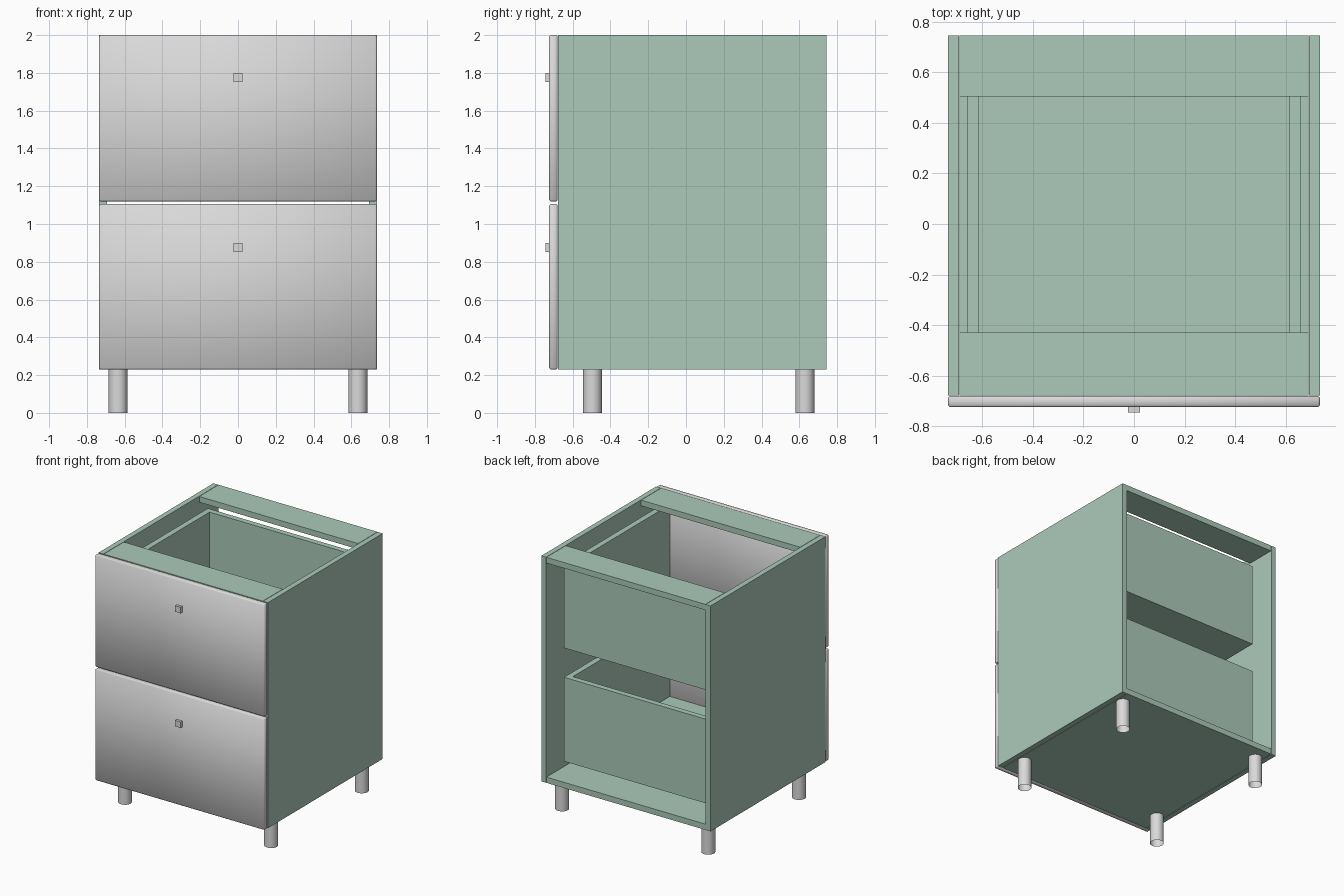
import bpy

cube = bpy.data.objects.get("Cube")
if cube:
    bpy.data.objects.remove(cube, do_unlink=True)


def material(name, rgb, roughness):
    mat = bpy.data.materials.new(name)
    mat.use_nodes = True
    mat.diffuse_color = (*rgb, 1)
    bsdf = next(n for n in mat.node_tree.nodes if n.type == 'BSDF_PRINCIPLED')
    bsdf.inputs["Base Color"].default_value = (*rgb, 1)
    bsdf.inputs["Roughness"].default_value = roughness
    return mat


GREEN = material("sage_green", (0.41, 0.59, 0.49), 0.6)
GREY = material("light_grey", (0.70, 0.70, 0.70), 0.5)


def box(name, x, y, z, mat):
    """Box from its (low, high) limits on each axis."""
    centre = [(a + b) / 2 for a, b in (x, y, z)]
    bpy.ops.mesh.primitive_cube_add(size=1, location=centre)
    ob = bpy.context.object
    ob.name = name
    ob.scale = [b - a for a, b in (x, y, z)]
    bpy.ops.object.transform_apply(location=False, rotation=False, scale=True)
    ob.data.materials.append(mat)
    return ob


W = 0.735            # half width
T = 0.045            # board thickness
FRONT, BACK = -0.678, 0.745
BASE, TOP = 0.23, 2.0
INNER = W - T        # half width between the sides
SIDES = ((-1, "right"), (1, "left"))

# Carcass: two sides, floor and two top rails, open at the back
for s, side in SIDES:
    box(side + "_side_panel", sorted((s * (INNER + 0.003), s * W)),
        (FRONT, BACK), (BASE, TOP), GREEN)
inside = (-INNER, INNER)
box("floor_panel", inside, (FRONT, BACK), (BASE, BASE + T), GREEN)
box("front_top_rail", inside, (FRONT, -0.43), (TOP - T, TOP), GREEN)
box("back_top_rail", inside, (0.505, BACK), (TOP - T, TOP), GREEN)

# Drawers: name, front limits, box bottom, knob height
DRAWER_W, DRAWER_BACK, DRAWER_H = 0.66, 0.57, 0.66
for name, front_z, low, knob_z in (("lower", (BASE, 1.105), 0.34, 0.875),
                                   ("upper", (1.12, TOP), 1.23, 1.775)):
    inner = DRAWER_W - T
    z = (low, low + DRAWER_H)
    for s, side in SIDES:
        box(f"{name}_drawer_{side}_side", sorted((s * inner, s * DRAWER_W)),
            (FRONT, DRAWER_BACK), z, GREEN)
    box(name + "_drawer_back", (-inner, inner),
        (DRAWER_BACK - T, DRAWER_BACK), z, GREEN)
    box(name + "_drawer_bottom", (-inner, inner),
        (FRONT, DRAWER_BACK - T), (low, low + T), GREEN)

    # Softly shaded front with a fine edge bevel
    front = box(name + "_drawer_front", (-W, W), (-0.724, -0.68), front_z, GREY)
    bevel = front.modifiers.new("edge_bevel", 'BEVEL')
    bevel.width = 0.007
    bevel.segments = 1
    bpy.ops.object.shade_smooth()
    box(name + "_knob", (-0.024, 0.024), (-0.745, -0.722),
        (knob_z - 0.024, knob_z + 0.024), GREY)

# Tubular legs
for s, side in SIDES:
    for y, end in ((-0.495, "front"), (0.63, "back")):
        bpy.ops.mesh.primitive_cylinder_add(
            vertices=32, radius=0.05, depth=BASE, end_fill_type='NOTHING',
            location=(s * 0.635, y, BASE / 2))
        leg = bpy.context.object
        leg.name = f"{end}_{side}_leg"
        leg.data.materials.append(GREY)
        bpy.ops.object.shade_smooth()
